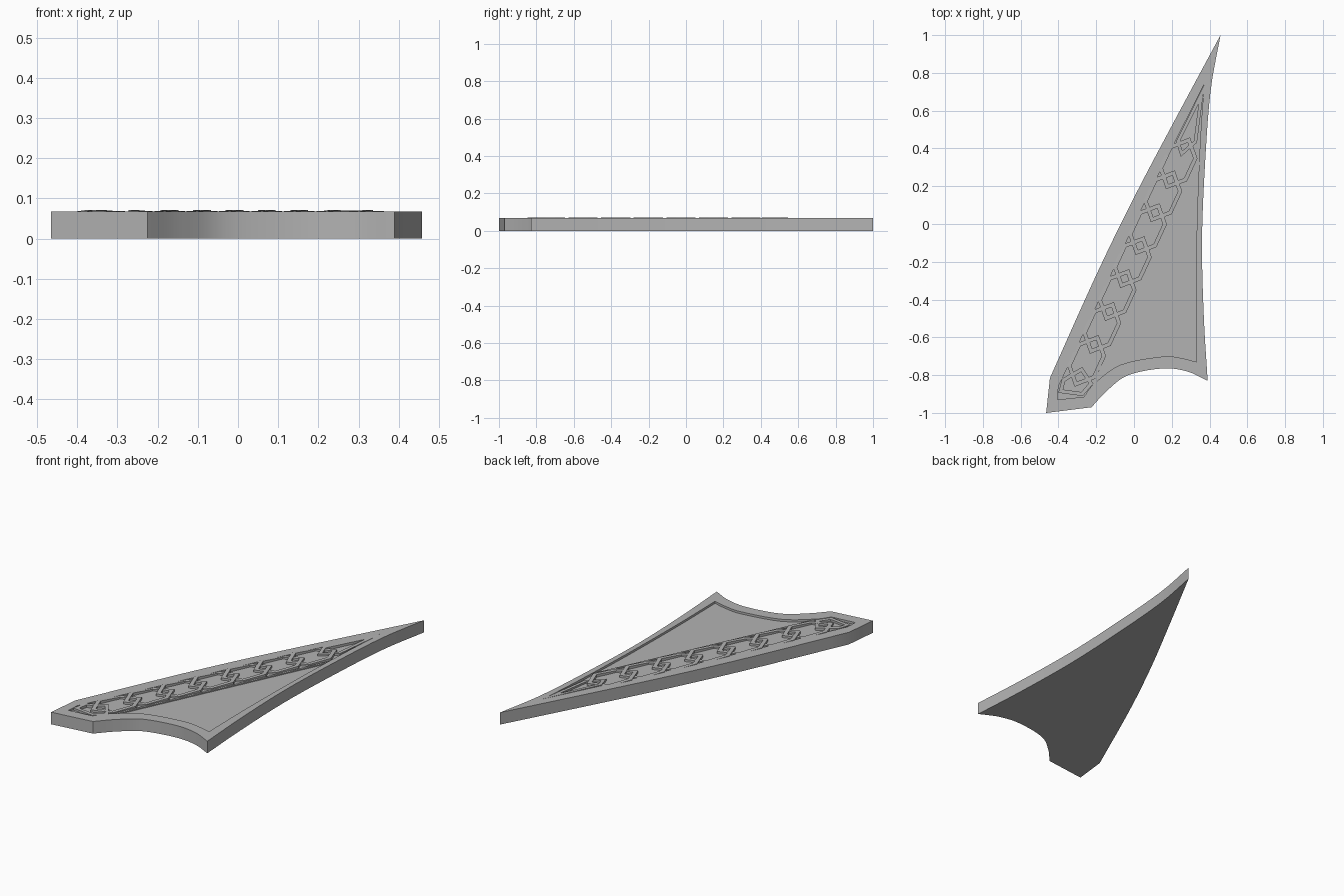
import bpy, bmesh, math
from mathutils import Vector

if "Cube" in bpy.data.objects:
    bpy.data.objects.remove(bpy.data.objects["Cube"])

RIM, FLOOR = 0.068, 0.056
grey = bpy.data.materials.new("plain_grey")
grey.diffuse_color = (0.45, 0.45, 0.45, 1)
grey.use_nodes = True
grey.node_tree.nodes["Principled BSDF"].inputs["Base Color"].default_value = grey.diffuse_color


def finish(name, bm):
    bmesh.ops.recalc_face_normals(bm, faces=bm.faces[:])
    me = bpy.data.meshes.new(name)
    bm.to_mesh(me)
    bm.free()
    me.materials.append(grey)
    ob = bpy.data.objects.new(name, me)
    bpy.context.collection.objects.link(ob)
    return ob


def smooth_path(pts, steps=5):
    """Curve through the points, leaving out the last one."""
    p = [Vector(q) for q in pts]
    if len(p) == 2:
        return [p[0]]
    p = [2 * p[0] - p[1]] + p + [2 * p[-1] - p[-2]]
    out = []
    for a, b, c, d in zip(p, p[1:], p[2:], p[3:]):
        for k in range(steps):
            t = k / steps
            out.append(0.5 * (2 * b + (c - a) * t + (2 * a - 5 * b + 4 * c - d) * t * t
                              + (3 * b - a - 3 * c + d) * t ** 3))
    return out


def outline(corners, arch, right, left):
    a, b, c, d, e = corners
    sides = [[a, b], [b, *arch, c], [c, *right, d], [d, *left, e], [e, a]]
    return [v for s in sides for v in smooth_path(s)]


def band(name, pts, heights, width):
    """Closed raised band, mitred at its corners."""
    bm = bmesh.new()
    n, rows = len(pts), []
    for i, p in enumerate(pts):
        d1 = (p - pts[i - 1]).normalized()
        d2 = (pts[(i + 1) % n] - p).normalized()
        n1, n2 = Vector((-d1.y, d1.x)), Vector((-d2.y, d2.x))
        m = (n1 + n2) / (1 + n1.dot(n2)) * width / 2
        rows.append([bm.verts.new((*q, z)) for q, z in
                     ((p - m, FLOOR - 0.004), (p - m, heights[i]),
                      (p + m, heights[i]), (p + m, FLOOR - 0.004))])
    for i in range(n):
        r, s = rows[i], rows[(i + 1) % n]
        for k in range(4):
            j = (k + 1) % 4
            bm.faces.new((r[k], r[j], s[j], s[k]))
    return finish(name, bm)


# Plate: outer wall, flat rim, inner wall and recessed floor
outer = outline([(-.465, -1), (-.225, -.97), (.39, -.83), (.458, 1), (-.445, -.815)],
                [(-.14, -.88), (-.03, -.80), (.15, -.765), (.28, -.78)],
                [(.37, -.5), (.36, -.1), (.375, .3), (.405, .7)],
                [(.2, .52), (.0, .14), (-.2, -.27)])
inner = outline([(-.405, -.93), (-.265, -.915), (.33, -.73), (.372, .74), (-.4, -.86)],
                [(-.21, -.845), (-.07, -.745), (.15, -.702), (.25, -.71)],
                [(.327, -.4), (.333, 0), (.345, .33), (.357, .55)],
                [(.21, .42), (.045, .09), (-.15, -.33)])
bm = bmesh.new()
loops = [[bm.verts.new((p.x, p.y, z)) for p in path] for path, z in
         ((outer, 0), (outer, RIM), (inner, RIM), (inner, FLOOR))]
for lo, hi in zip(loops, loops[1:]):
    for i in range(len(lo)):
        bm.faces.new((lo[i - 1], lo[i], hi[i], hi[i - 1]))
bm.faces.new(loops[0][::-1])
bm.faces.new(loops[3])
plate = finish("plate", bm)
bpy.context.view_layer.objects.active = plate
plate.select_set(True)
bpy.ops.object.shade_smooth_by_angle(angle=math.radians(30))

# Divider ridge between the woven strip and the plain panel
band("divider_ridge", [Vector(p) for p in ((-.222, -.865), (-.216, -.868), (.345, .325), (.339, .328))],
     [FLOOR + .006] * 4, .006)

# Chain of long six-sided links; each weaves over and under its neighbours
first, last = Vector((.27, .41)), Vector((-.295, -.81))
step = (last - first) / 7
along = -step.normalized()
across = Vector((along.y, -along.x))
half, shoulder, wide = step.length / 2 + .04, .062, .072
shape = [(half, 0), (shoulder, -wide), (-shoulder, -wide),
         (-half, 0), (-shoulder, wide), (shoulder, wide)]
for i in range(7):
    mid = first + step * (i + .5) + across * .004
    band(f"chain_link_{i + 1}", [mid + along * u + across * v for u, v in shape],
         [RIM + .0005 + .6 * u * v for u, v in shape], .021)

# Closing links at the two ends of the chain
band("tip_link", [Vector(p) for p in ((.252, .372), (.325, .435), (.358, .69), (.232, .435))],
     [RIM, RIM - .003, RIM, RIM + .003], .018)
band("foot_link", [Vector(p) for p in ((-.277, -.77), (-.372, -.825), (-.388, -.885),
                                       (-.275, -.9), (-.228, -.845))],
     [RIM, RIM + .003, RIM, RIM, RIM - .003], .02)
